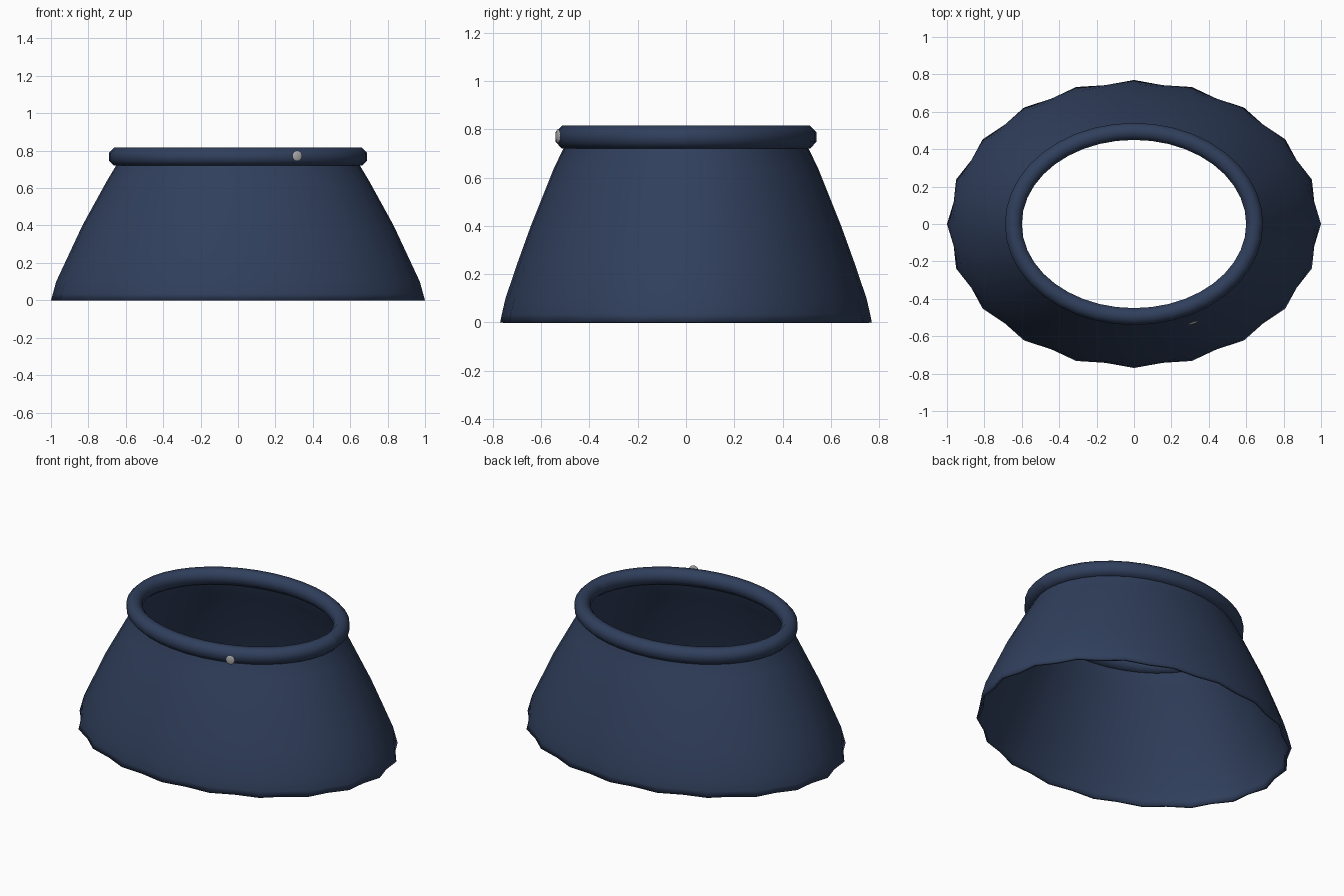
import bpy, bmesh, math
from mathutils import Matrix

if "Cube" in bpy.data.objects:
    bpy.data.objects.remove(bpy.data.objects["Cube"])


def material(name, rgb):
    m = bpy.data.materials.new(name)
    m.diffuse_color = (*rgb, 1)
    m.use_nodes = True
    m.node_tree.nodes["Principled BSDF"].inputs["Base Color"].default_value = m.diffuse_color
    return m


navy = material("navy cloth", (0.03, 0.05, 0.108))
grey = material("grey metal", (0.40, 0.40, 0.42))


def finish(name, bm, mat):
    mesh = bpy.data.meshes.new(name)
    bm.to_mesh(mesh)
    bm.free()
    for p in mesh.polygons:
        p.use_smooth = True
    mesh.materials.append(mat)
    ob = bpy.data.objects.new(name, mesh)
    bpy.context.collection.objects.link(ob)
    return ob


def bridge(bm, rows, closed):
    n = len(rows[0])
    for a, b in zip(rows, rows[1:]):
        for i in range(n if closed else n - 1):
            j = (i + 1) % n
            bm.faces.new((a[i], a[j], b[j], b[i]))


# Flared skirt: (height, x radius, y radius, pleat depth), pleats fade upward
profile = [(0.0, 1.0, 0.77, 0.024), (0.035, 0.99, 0.763, 0.015),
           (0.1, 0.972, 0.748, 0.006), (0.25, 0.902, 0.697, 0.003),
           (0.4, 0.832, 0.643, 0.0), (0.64, 0.70, 0.547, 0.0),
           (0.72, 0.652, 0.508, 0.0), (0.765, 0.635, 0.497, 0.0)]
SEG = 40
bm = bmesh.new()
rows = []
for z, rx, ry, depth in profile:
    row = []
    for i in range(SEG):
        a = math.tau * i / SEG
        k = 1 - depth * (i % 2)
        row.append(bm.verts.new((rx * k * math.cos(a), ry * k * math.sin(a), z)))
    rows.append(row)
bridge(bm, rows, True)
skirt = finish("skirt", bm, navy)
solid = skirt.modifiers.new("cloth thickness", 'SOLIDIFY')
solid.thickness = 0.015
solid.offset = -1

# Waistband: rolled tube with an open seam on the right side
bm = bmesh.new()
rows = []
for i in range(SEG + 1):
    a = math.tau * i / SEG
    row = []
    for j in range(8):
        t = math.tau * (j + 0.5) / 8
        off = 0.049 * math.cos(t)
        row.append(bm.verts.new(((0.645 + off) * math.cos(a),
                                 (0.495 + off) * math.sin(a),
                                 0.768 + 0.052 * math.sin(t))))
    rows.append(row)
bridge(bm, rows, True)
bmesh.ops.recalc_face_normals(bm, faces=bm.faces)
finish("waistband", bm, navy)

# Button: flattened disc lying against the front of the waistband
bm = bmesh.new()
bmesh.ops.create_uvsphere(bm, u_segments=10, v_segments=8, radius=0.029)
bm.transform(Matrix.Translation((0.317, -0.53, 0.772))
             @ Matrix.Rotation(math.radians(18), 4, 'Z')
             @ Matrix.Diagonal((1, 0.25, 1, 1)))
finish("button", bm, grey)
